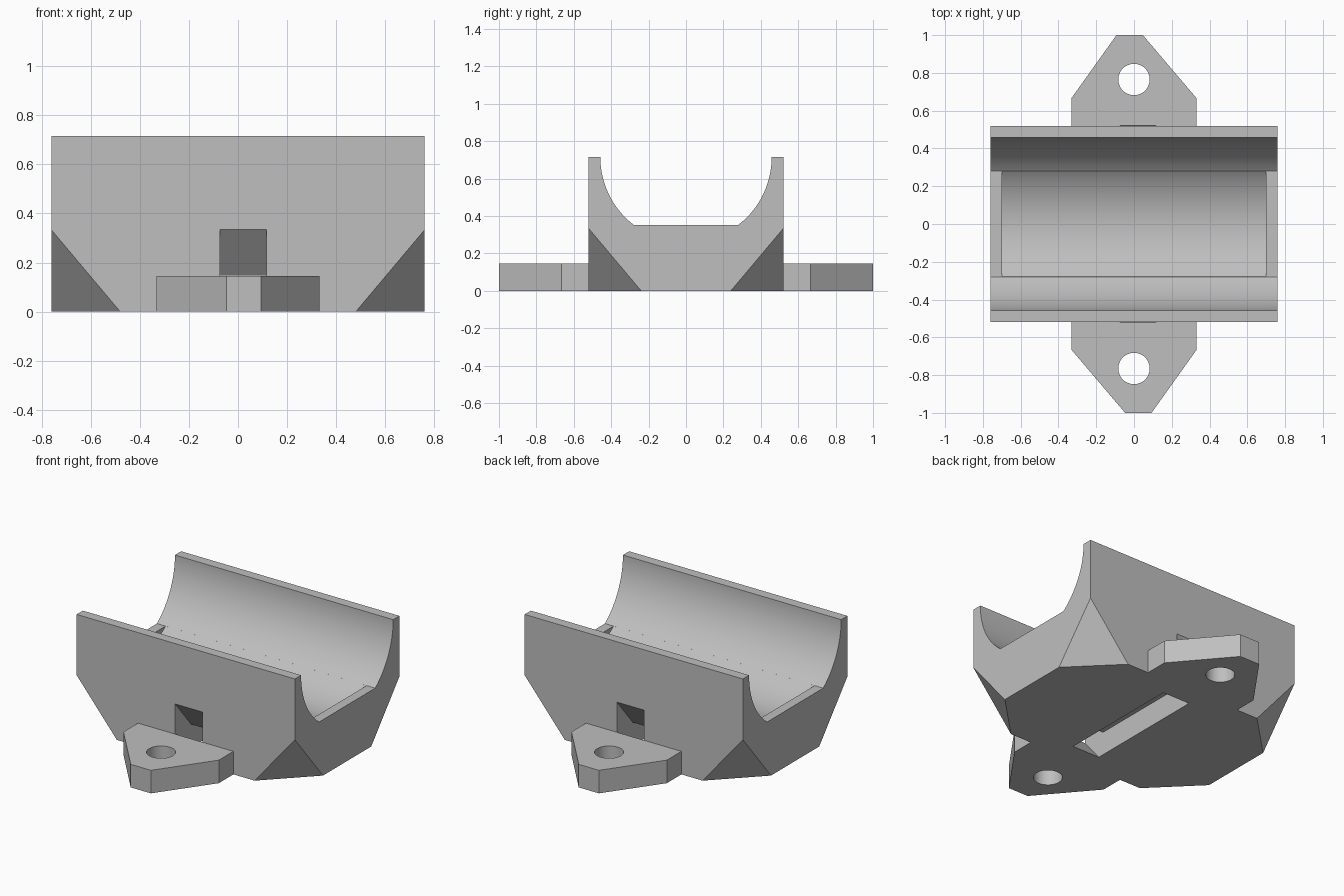
import bpy, bmesh, math
from mathutils import Matrix

if "Cube" in bpy.data.objects:
    bpy.data.objects.remove(bpy.data.objects["Cube"], do_unlink=True)

HX, HY, TOP = 0.76, 0.52, 0.715      # half length, half depth, height
BORE, LIP_Z, LIP_X = 0.458, 0.352, 0.70
TAB_TOP = 0.145

grey = bpy.data.materials.new("plain grey")
grey.use_nodes = True
colour = (0.52, 0.52, 0.52, 1)
grey.diffuse_color = colour
grey.node_tree.nodes["Principled BSDF"].inputs["Base Color"].default_value = colour


def make_object(name, bm):
    bmesh.ops.recalc_face_normals(bm, faces=bm.faces)
    mesh = bpy.data.meshes.new(name)
    bm.to_mesh(mesh)
    bm.free()
    mesh.materials.append(grey)
    obj = bpy.data.objects.new(name, mesh)
    bpy.context.collection.objects.link(obj)
    return obj


def prism(name, points, direction):
    """Extrude a closed outline of 3D points along a direction."""
    bm = bmesh.new()
    face = bm.faces.new([bm.verts.new(p) for p in points])
    new = bmesh.ops.extrude_face_region(bm, geom=[face])["geom"]
    verts = [g for g in new if isinstance(g, bmesh.types.BMVert)]
    bmesh.ops.translate(bm, verts=verts, vec=direction)
    return make_object(name, bm)


def combine(target, other, operation):
    """Apply a boolean and remove the helper."""
    other.hide_render = True
    mod = target.modifiers.new(operation, "BOOLEAN")
    mod.operation, mod.object, mod.solver = operation, other, "EXACT"
    bpy.context.view_layer.objects.active = target
    bpy.ops.object.modifier_apply(modifier=mod.name)
    bpy.data.objects.remove(other, do_unlink=True)


# Block with its four lower corners cut off
bm = bmesh.new()
for sx in (-1, 1):
    for sy in (-1, 1):
        for x, y, z in ((HX, HY, TOP), (HX, HY, 0.333), (0.48, HY, 0), (HX, 0.24, 0)):
            bm.verts.new((sx * x, sy * y, z))
bmesh.ops.convex_hull(bm, input=bm.verts)
bmesh.ops.dissolve_limit(bm, angle_limit=0.01, verts=bm.verts, edges=bm.edges)
body = make_object("bearing_holder", bm)

# Mounting tabs, the back one being the front one turned half round
for s in (1, -1):
    outline = [(-0.332, -0.47), (0.332, -0.47), (0.332, -0.665),
               (0.093, -1), (-0.047, -1), (-0.332, -0.665)]
    tab = prism("mounting_tab", [(s * x, s * y, 0) for x, y in outline], (0, 0, TAB_TOP))
    combine(body, tab, "UNION")

# Screw holes
for s in (1, -1):
    bm = bmesh.new()
    bmesh.ops.create_cone(bm, cap_ends=True, segments=48, radius1=0.083, radius2=0.083,
                          depth=1, matrix=Matrix.Translation((0, s * 0.765, 0)))
    combine(body, make_object("screw_hole", bm), "DIFFERENCE")


def trough(name, half_length, floor):
    """Half-round cutter along x, flat-bottomed where the floor is raised."""
    drop = min(TOP - floor, BORE)
    end = math.asin(drop / BORE)
    n = 40
    right = [(BORE * math.cos(end * i / n), TOP - BORE * math.sin(end * i / n))
             for i in range(n + 1)]
    left = [(-y, z) for y, z in reversed(right)]
    if drop == BORE:
        left = left[1:]
    arc = [(BORE, TOP + 0.2)] + right + left + [(-BORE, TOP + 0.2)]
    return prism(name, [(-half_length, y, z) for y, z in arc], (2 * half_length, 0, 0))


# Bearing seat, leaving a low lip at each end
combine(body, trough("lip_cutter", HX + 0.1, LIP_Z), "DIFFERENCE")
combine(body, trough("seat_cutter", LIP_X, 0), "DIFFERENCE")

# Strap channel: in through the sides, along the underside
half = [(0.317, -0.1), (0.4, 0), (0.56, 0.193), (0.56, 0.3825), (0.362, 0.147)]
channel = half + [(-y, z) for y, z in reversed(half)]
strap = prism("strap_cutter", [(-0.073, y, z) for y, z in channel], (0.19, 0, 0))
combine(body, strap, "DIFFERENCE")

# Smooth curved walls, crisp edges
bpy.ops.object.select_all(action="DESELECT")
body.select_set(True)
bpy.context.view_layer.objects.active = body
bpy.ops.object.shade_smooth_by_angle(angle=math.radians(25))
